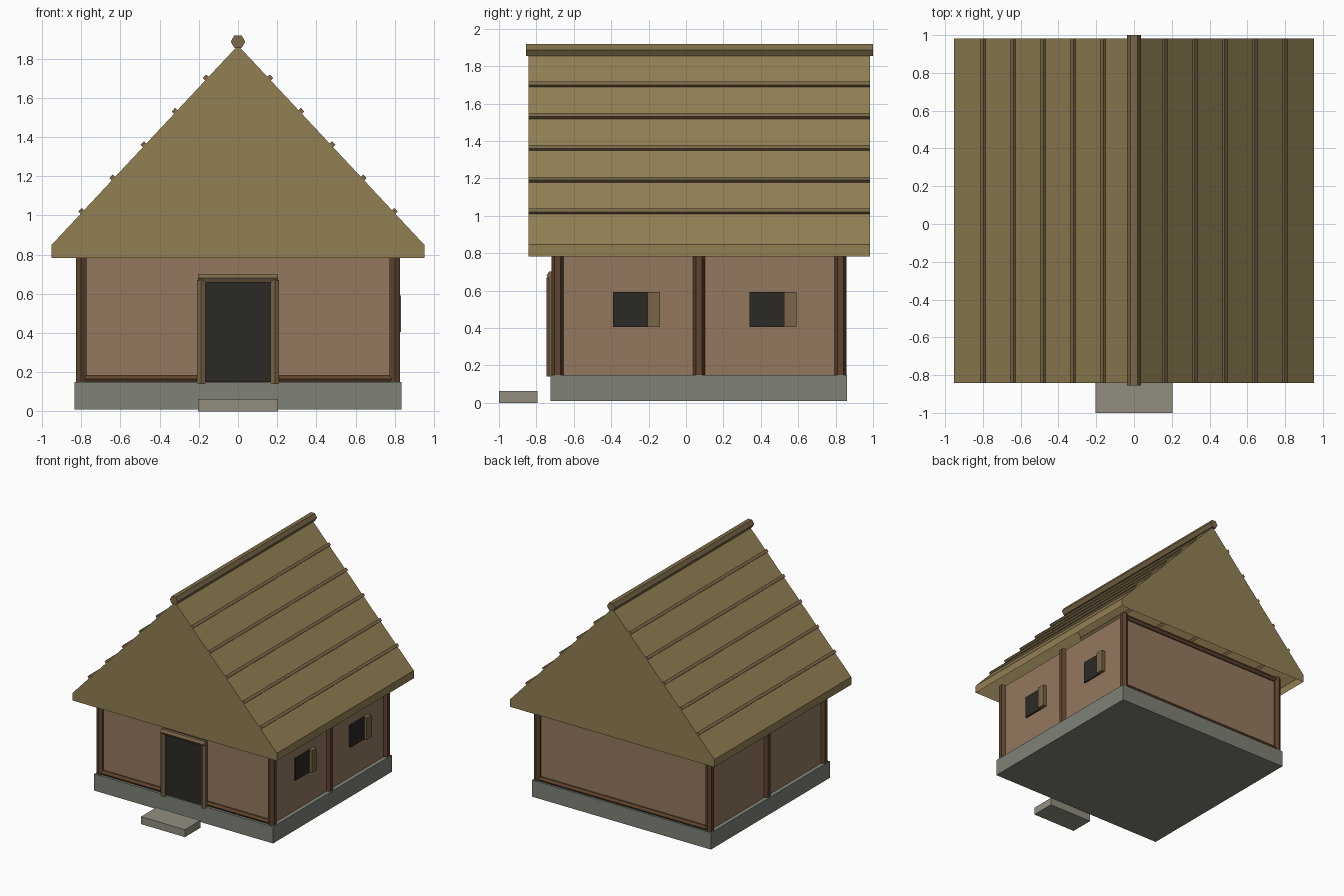
import bpy, bmesh
from math import pi, atan2
from mathutils import Matrix

if "Cube" in bpy.data.objects:
    bpy.data.objects.remove(bpy.data.objects["Cube"])

CY = 0.07           # middle of the house along y


def lin(c):
    c /= 255
    return c / 12.92 if c <= 0.04045 else ((c + 0.055) / 1.055) ** 2.4


def mat(name, rgb):
    m = bpy.data.materials.new(name)
    m.diffuse_color = (*[lin(c) for c in rgb], 1)
    m.use_nodes = True
    m.node_tree.nodes["Principled BSDF"].inputs["Base Color"].default_value = m.diffuse_color
    return m


STONE = mat("stone", (126, 130, 118))
STEP = mat("step_stone", (146, 141, 127))
CLAY = mat("clay", (148, 120, 96))
WOOD = mat("dark_wood", (94, 68, 46))
TRIM = mat("trim_wood", (122, 102, 72))
THATCH = mat("thatch", (146, 128, 84))
REED = mat("reed", (124, 106, 72))
DARK = mat("dark_opening", (44, 42, 38))


def finish(name, bm, material):
    me = bpy.data.meshes.new(name)
    bmesh.ops.recalc_face_normals(bm, faces=bm.faces)
    bm.to_mesh(me)
    bm.free()
    me.materials.append(material)
    ob = bpy.data.objects.new(name, me)
    bpy.context.collection.objects.link(ob)
    return ob


def box(name, x, y, z, material):
    """Box given by its (min, max) range on each axis."""
    bm = bmesh.new()
    mid = [(a + b) / 2 for a, b in (x, y, z)]
    size = [b - a for a, b in (x, y, z)]
    bmesh.ops.create_cube(bm, size=1, matrix=Matrix.Translation(mid) @ Matrix.Diagonal((*size, 1)))
    return finish(name, bm, material)


def pole(name, center, length, r, axis, material):
    """Six-sided pole along the given axis."""
    rot = {"x": Matrix.Rotation(pi / 2, 4, "Y"),
           "y": Matrix.Rotation(pi / 2, 4, "X") @ Matrix.Rotation(pi / 6, 4, "Z"),
           "z": Matrix.Identity(4)}[axis]
    bm = bmesh.new()
    bmesh.ops.create_cone(bm, cap_ends=True, segments=6, radius1=r, radius2=r,
                          depth=length, matrix=Matrix.Translation(center) @ rot)
    return finish(name, bm, material)


# Plinth, step and walls
box("foundation", (-0.835, 0.835), (-0.725, 0.86), (0.01, 0.15), STONE)
box("step", (-0.205, 0.205), (-1.0, -0.795), (0, 0.063), STEP)
box("walls", (-0.80, 0.80), (CY - 0.76, CY + 0.76), (0.14, 0.82), CLAY)

# Posts along both sides
for side, sx in (("left", -1), ("right", 1)):
    for place, y in (("front", CY - 0.757), ("middle", CY), ("back", CY + 0.757)):
        pole(f"{place}_{side}_post", (sx * 0.80, y, 0.485), 0.69, 0.032, "z", WOOD)

# Sills and wall plates on front and back
for place, y in (("front", CY - 0.757), ("back", CY + 0.757)):
    pole(f"{place}_sill", (0, y, 0.165), 1.6, 0.025, "x", WOOD)
    pole(f"{place}_wall_plate", (0, y, 0.808), 1.6, 0.025, "x", WOOD)

# Doorway
box("door_opening", (-0.175, 0.175), (-0.72, -0.66), (0.152, 0.665), DARK)
for side, sx in (("left", -1), ("right", 1)):
    pole(f"{side}_door_jamb", (sx * 0.188, -0.72, 0.405), 0.53, 0.025, "z", TRIM)
pole("door_lintel", (0, -0.72, 0.68), 0.41, 0.025, "x", TRIM)

# Windows with shutters on the right side
for i, y in enumerate((-0.39, 0.34), 1):
    box(f"window_{i}", (0.77, 0.812), (y, y + 0.20), (0.405, 0.592), DARK)
    box(f"shutter_{i}", (0.79, 0.833), (y + 0.185, y + 0.25), (0.405, 0.592), TRIM)

# Thatched roof: five-point gable profile, open underneath
W, EAVE, FASCIA, TOP = 0.953, 0.783, 0.848, 1.868
Y0, Y1 = -0.843, 0.983
profile = [(-W, EAVE), (-W, FASCIA), (0, TOP), (W, FASCIA), (W, EAVE)]
bm = bmesh.new()
front = [bm.verts.new((x, Y0, z)) for x, z in profile]
back = [bm.verts.new((x, Y1, z)) for x, z in profile]
bm.faces.new(front)
bm.faces.new(back[::-1])
for i in range(4):
    bm.faces.new((front[i], back[i], back[i + 1], front[i + 1]))
finish("roof", bm, THATCH)

# Battens lying on each slope
pitch = atan2(TOP - FASCIA, W)
for side, sx in (("left", -1), ("right", 1)):
    for i in range(1, 6):
        x = W * i / 6
        z = TOP + (FASCIA - TOP) * i / 6
        bm = bmesh.new()
        bmesh.ops.create_cube(bm, size=1, matrix=Matrix.Translation((sx * x, CY, z))
                              @ Matrix.Rotation(sx * pitch, 4, "Y")
                              @ Matrix.Diagonal((0.025, Y1 - Y0, 0.034, 1)))
        finish(f"{side}_batten_{i}", bm, REED)

# Ridge pole
pole("ridge_pole", (0, 0.072, 1.887), 1.856, 0.037, "y", REED)
